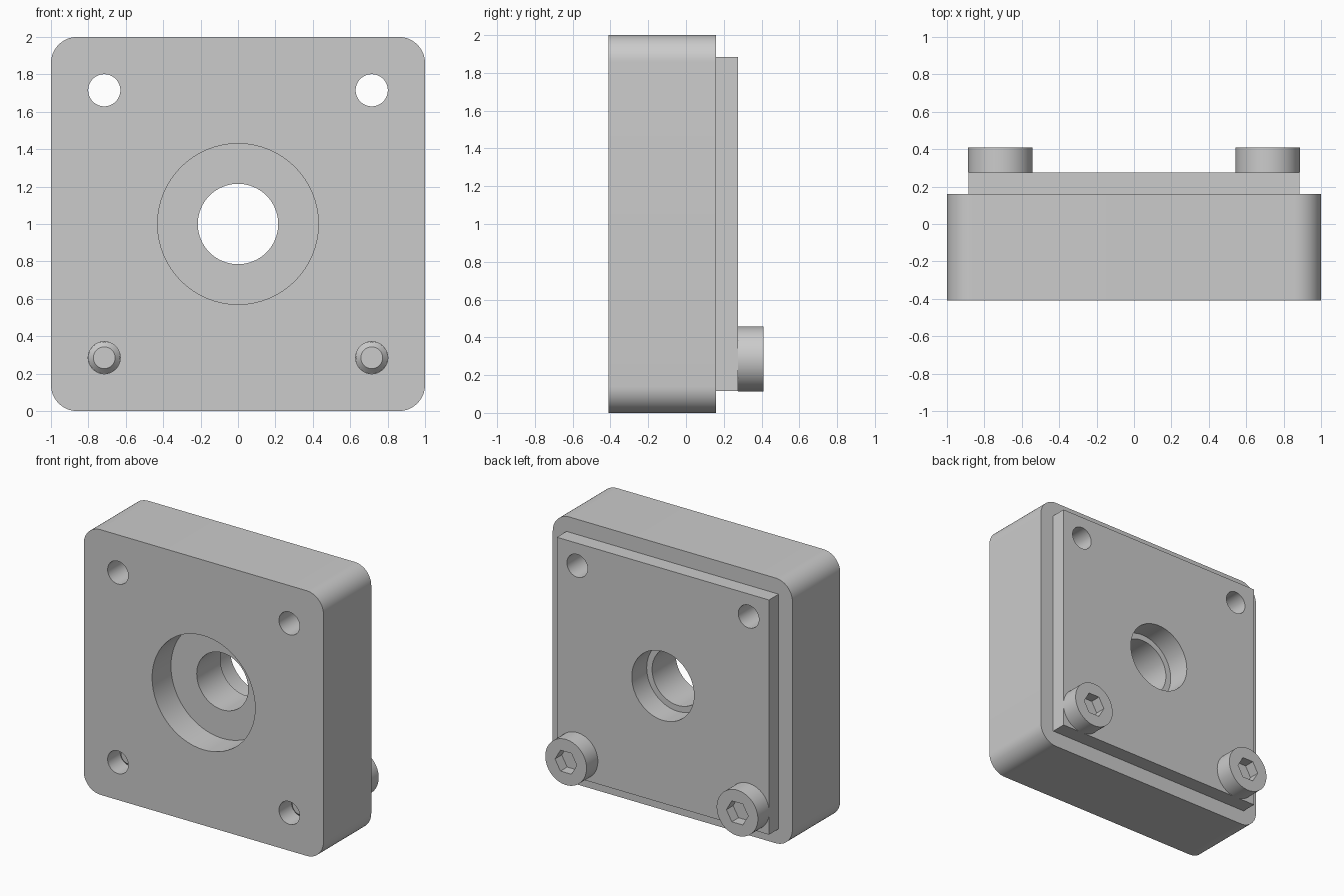
import bpy, bmesh, math

if "Cube" in bpy.data.objects:
    bpy.data.objects.remove(bpy.data.objects["Cube"])

grey = bpy.data.materials.new("plain_grey")
grey.diffuse_color = (0.6, 0.6, 0.6, 1)
grey.use_nodes = True
grey.node_tree.nodes["Principled BSDF"].inputs["Base Color"].default_value = grey.diffuse_color

FRONT, BACK, PLATE_BACK, HEAD_BACK = -0.41, 0.16, 0.275, 0.41
SCREW_X, LOW_Z, HIGH_Z = 0.715, 0.285, 1.715


def ring(r, x=0, z=0, n=64):
    return [(x + r * math.cos(2 * math.pi * i / n),
             z + r * math.sin(2 * math.pi * i / n)) for i in range(n)]


def rounded_square(half, r, n=12):
    pts = []
    for k, (sx, sz) in enumerate([(1, 1), (-1, 1), (-1, -1), (1, -1)]):
        for i in range(n + 1):
            a = math.pi / 2 * (k + i / n)
            pts.append((sx * (half - r) + r * math.cos(a),
                        1 + sz * (half - r) + r * math.sin(a)))
    return pts


def loft(name, sections):
    """Closed solid through (y, outline) sections, running along y."""
    bm = bmesh.new()
    loops = [[bm.verts.new((x, y, z)) for x, z in pts] for y, pts in sections]
    n = len(loops[0])
    for a, b in zip(loops, loops[1:]):
        for i in range(n):
            j = (i + 1) % n
            bm.faces.new((a[i], a[j], b[j], b[i]))
    bm.faces.new(loops[0])
    bm.faces.new(loops[-1])
    bmesh.ops.recalc_face_normals(bm, faces=bm.faces)
    mesh = bpy.data.meshes.new(name)
    bm.to_mesh(mesh)
    bm.free()
    mesh.materials.append(grey)
    ob = bpy.data.objects.new(name, mesh)
    bpy.context.collection.objects.link(ob)
    return ob


def select(ob):
    bpy.ops.object.select_all(action='DESELECT')
    ob.select_set(True)
    bpy.context.view_layer.objects.active = ob


def cut(ob, cutters):
    select(ob)
    for c in cutters:
        m = ob.modifiers.new("cut", 'BOOLEAN')
        m.operation, m.solver, m.object = 'DIFFERENCE', 'EXACT', c
        bpy.ops.object.modifier_apply(modifier=m.name)


def finish(ob):
    select(ob)
    bpy.ops.object.shade_smooth_by_angle(angle=math.radians(30))


# Housing block and raised back plate
housing = loft("housing", [(y, rounded_square(1, 0.14)) for y in (FRONT, BACK)])
h = 0.885
square = [(-h, 1 - h), (h, 1 - h), (h, 1 + h), (-h, 1 + h)]
plate = loft("back_plate", [(y, square) for y in (BACK, PLATE_BACK)])

# Stepped centre bore and the four screw holes
bores = [(0.43, 0, 1, -0.6, FRONT + 0.225),
         (0.215, 0, 1, -0.6, 0.6),
         (0.26, 0, 1, PLATE_BACK - 0.178, 0.6)]
bores += [(0.086, sx * SCREW_X, z, -0.6, 0.6)
          for sx in (-1, 1) for z in (LOW_Z, HIGH_Z)]
cutters = [loft("bore_cutter", [(y0, ring(r, x, z)), (y1, ring(r, x, z))])
           for r, x, z, y0, y1 in bores]
cut(housing, cutters)
cut(plate, cutters)
finish(housing)
finish(plate)

# Two lower cap screws with chamfered tips and hex sockets
tip = FRONT + 0.12
for sx, side in ((-1, "left"), (1, "right")):
    x = sx * SCREW_X
    profile = [(tip, 0.058), (tip + 0.028, 0.0855), (PLATE_BACK, 0.0855),
               (PLATE_BACK, 0.172), (HEAD_BACK, 0.172)]
    screw = loft("screw_" + side, [(y, ring(r, x, LOW_Z)) for y, r in profile])
    hexagon = ring(0.091, x, LOW_Z, 6)
    socket = loft("socket_cutter", [(HEAD_BACK - 0.08, hexagon), (0.6, hexagon)])
    cut(screw, [socket])
    finish(screw)
    cutters.append(socket)

for c in cutters:
    bpy.data.objects.remove(c)
